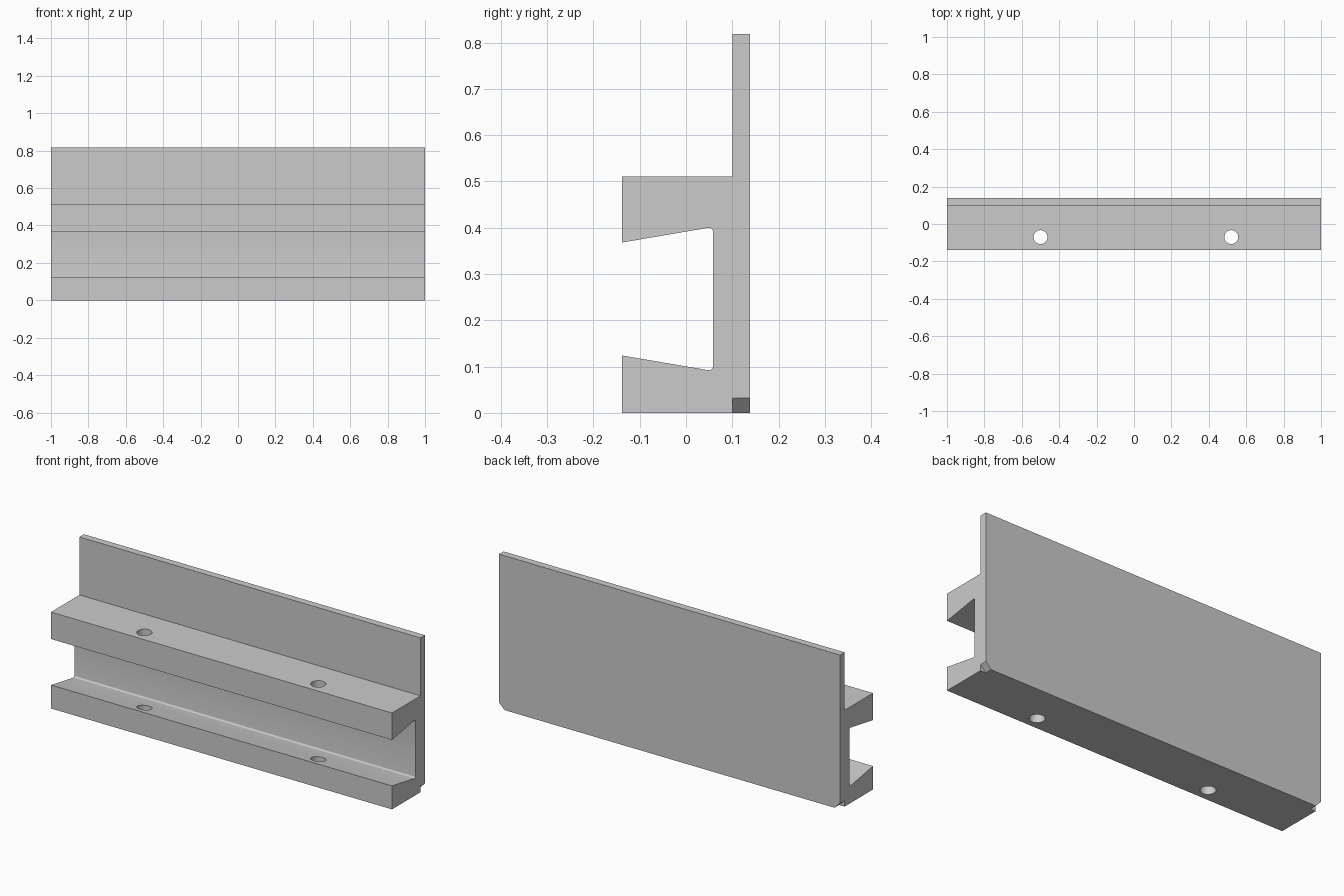
import bpy
import bmesh
import math

if "Cube" in bpy.data.objects:
    bpy.data.objects.remove(bpy.data.objects["Cube"], do_unlink=True)

HALF = 1.0      # half length of the rail
BACK = 0.138    # half depth of the rail
PLATE = 0.1     # front face of the thin back plate
CHAMFER = 0.032


def extrude_outline(name, points, depth):
    """Prism from a closed outline of 3D points, swept along a vector."""
    bm = bmesh.new()
    face = bm.faces.new([bm.verts.new(p) for p in points])
    swept = bmesh.ops.extrude_face_region(bm, geom=[face], use_keep_orig=True)
    verts = [g for g in swept["geom"] if isinstance(g, bmesh.types.BMVert)]
    bmesh.ops.translate(bm, verts=verts, vec=depth)
    bmesh.ops.recalc_face_normals(bm, faces=bm.faces)
    mesh = bpy.data.meshes.new(name)
    bm.to_mesh(mesh)
    bm.free()
    obj = bpy.data.objects.new(name, mesh)
    bpy.context.collection.objects.link(obj)
    return obj


def arc(cy, cz, r, start, end, steps=6):
    """Points on a fillet arc, angles in degrees."""
    angles = [math.radians(start + (end - start) * i / steps) for i in range(steps + 1)]
    return [(cy + r * math.cos(a), cz + r * math.sin(a)) for a in angles]


def cut(target, cutter):
    cutter.hide_render = True
    mod = target.modifiers.new(cutter.name, "BOOLEAN")
    mod.operation = "DIFFERENCE"
    mod.solver = "EXACT"
    mod.object = cutter
    bpy.context.view_layer.objects.active = target
    bpy.ops.object.modifier_apply(modifier=mod.name)
    bpy.data.objects.remove(cutter, do_unlink=True)


# Rail: two flanges with a dovetail slot between them and a tall back plate
profile = [(-BACK, 0), (BACK, 0), (BACK, 0.818), (PLATE, 0.818),
           (PLATE, 0.511), (-BACK, 0.511), (-BACK, 0.368)]
profile += arc(0.05, 0.392, 0.008, 100, 0)
profile += arc(0.05, 0.1, 0.008, 0, -100)
profile += [(-BACK, 0.124)]
rail = extrude_outline("slotted_rail", [(-HALF, y, z) for y, z in profile],
                       (2 * HALF, 0, 0))

# Chamfered lower corners of the back plate
for side in (-1, 1):
    e = 0.02
    corner = [(side * (HALF + e), PLATE, -e),
              (side * (HALF - CHAMFER - e), PLATE, -e),
              (side * (HALF + e), PLATE, CHAMFER + e)]
    cut(rail, extrude_outline("corner_cutter", corner, (0, 0.1, 0)))

# Screw holes through both flanges
for x in (-0.5, 0.52):
    bpy.ops.mesh.primitive_cylinder_add(vertices=48, radius=0.037, depth=0.7,
                                        location=(x, -0.07, 0.25))
    hole = bpy.context.object
    hole.name = "hole_cutter"
    cut(rail, hole)

# Plain grey finish
grey = bpy.data.materials.new("plain_grey")
grey.use_nodes = True
colour = (0.6, 0.6, 0.6, 1)
grey.diffuse_color = colour
grey.node_tree.nodes["Principled BSDF"].inputs["Base Color"].default_value = colour
rail.data.materials.clear()
rail.data.materials.append(grey)

# Smooth holes and fillets, sharp edges elsewhere
bpy.ops.object.select_all(action="DESELECT")
rail.select_set(True)
bpy.context.view_layer.objects.active = rail
bpy.ops.object.shade_smooth_by_angle(angle=math.radians(30))
